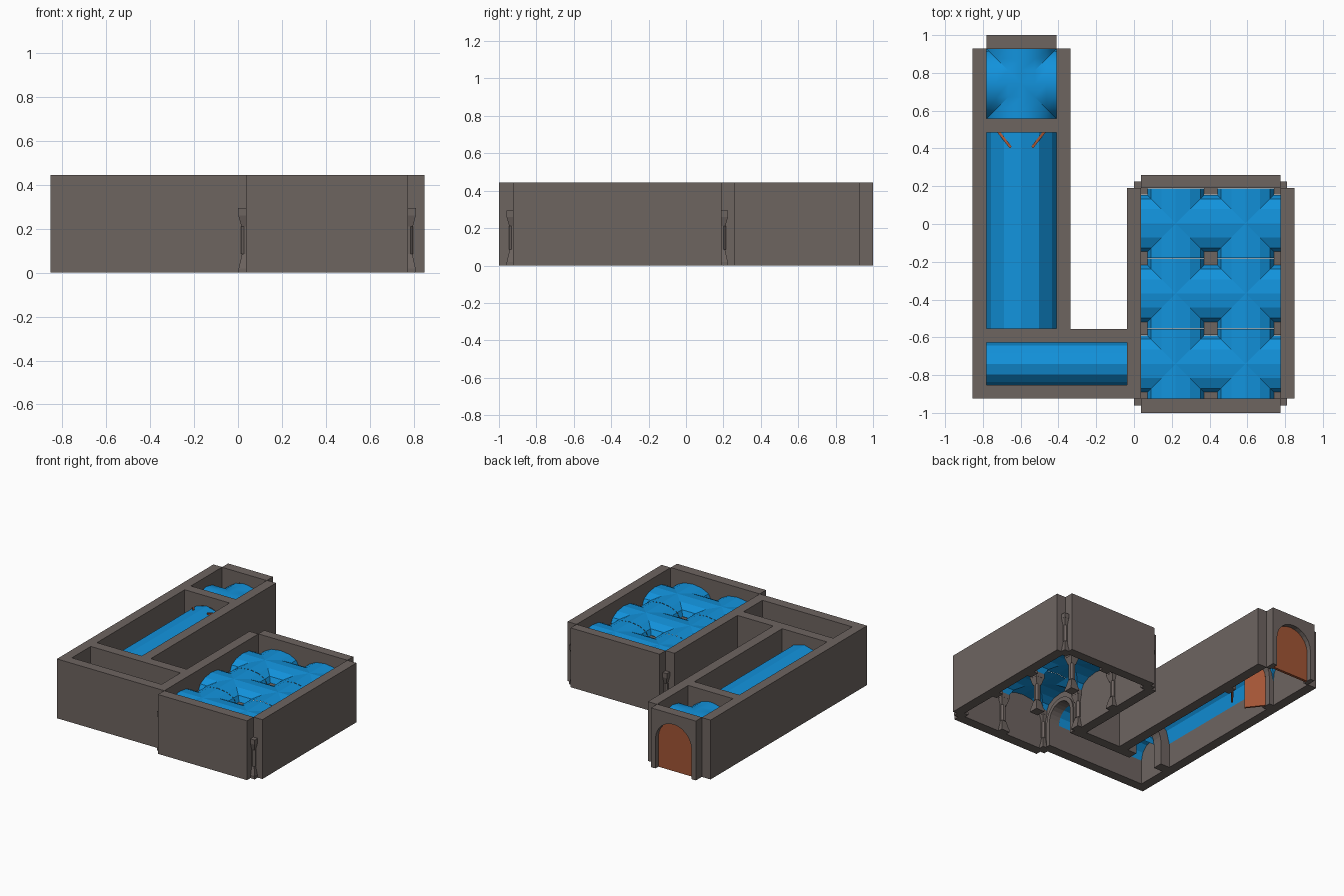
import bpy, bmesh, math
from mathutils import Matrix, Vector

if "Cube" in bpy.data.objects:
    bpy.data.objects.remove(bpy.data.objects["Cube"])

def material(name, rgb):
    m = bpy.data.materials.new(name)
    m.diffuse_color = (*rgb, 1)
    m.use_nodes = True
    m.node_tree.nodes["Principled BSDF"].inputs["Base Color"].default_value = m.diffuse_color
    return m

STONE = material("grey stone", (0.155, 0.128, 0.118))
BLUE = material("blue vault", (0.006, 0.29, 0.72))
WOOD = material("orange wood", (0.36, 0.09, 0.035))
H, T = 0.445, 0.074          # wall height and thickness
TILE = 0.37

def finish(bm, name, mat, smooth=False, fix=True):
    if fix:
        bmesh.ops.recalc_face_normals(bm, faces=bm.faces)
    me = bpy.data.meshes.new(name)
    bm.to_mesh(me)
    bm.free()
    me.materials.append(mat)
    if smooth:
        me.shade_smooth()
    ob = bpy.data.objects.new(name, me)
    bpy.context.collection.objects.link(ob)
    return ob

def box(name, x0, x1, y0, y1, z0=0, z1=H, mat=STONE):
    bm = bmesh.new()
    bmesh.ops.create_cube(bm, size=1)
    for v in bm.verts:
        v.co = Vector(((x0 + x1) / 2 + v.co.x * (x1 - x0), (y0 + y1) / 2 + v.co.y * (y1 - y0),
                       (z0 + z1) / 2 + v.co.z * (z1 - z0)))
    return finish(bm, name, mat)

def arch(r, spring, n=12, a0=0.0, a1=math.pi, c=0.0):
    return [(c + r * math.cos(a0 + (a1 - a0) * i / n), spring + r * math.sin(a0 + (a1 - a0) * i / n))
            for i in range(n + 1)]

def slab(name, pts, depth, loc, angle, mat):
    """Upright outline (u, z) extruded by depth, centred, turned about z."""
    bm = bmesh.new()
    f = bm.faces.new([bm.verts.new((u, -depth / 2, z)) for u, z in pts])
    r = bmesh.ops.extrude_face_region(bm, geom=[f])
    bmesh.ops.translate(bm, vec=(0, depth, 0), verts=[g for g in r["geom"] if isinstance(g, bmesh.types.BMVert)])
    bmesh.ops.transform(bm, matrix=Matrix.Translation(loc) @ Matrix.Rotation(angle, 4, 'Z'), verts=bm.verts)
    return finish(bm, name, mat)

def arched_wall(name, u0, u1, half, spring, loc, angle):
    hole = [(half, 0)] + arch(half, spring) + [(-half, 0)]
    return slab(name, [(u1, 0), (u1, H), (u0, H), (u0, 0)] + hole[::-1], T, loc, angle, STONE)

def barrel(name, half, length, spring, loc, angle, n=6):
    """Segmented tunnel ceiling running along local y."""
    bm = bmesh.new()
    rows = [[bm.verts.new((u, y, z)) for u, z in arch(half, spring, n)] for y in (-length / 2, length / 2)]
    for i in range(n):
        bm.faces.new((rows[0][i], rows[0][i + 1], rows[1][i + 1], rows[1][i]))
    bmesh.ops.transform(bm, matrix=Matrix.Translation(loc) @ Matrix.Rotation(angle, 4, 'Z'), verts=bm.verts)
    return finish(bm, name, BLUE, fix=False)

def groin(name, cx, cy, half, margin, spring, rise, n, smooth=False):
    """Two crossing tunnels over one square tile, open above the column caps."""
    r = half - margin
    ts = [(-r * math.cos(math.pi * i / n), rise * math.sin(math.pi * i / n)) for i in range(n + 1)]
    if margin:
        ts = [(-half, 0)] + ts + [(half, 0)]
    m = len(ts)
    bm = bmesh.new()
    v = [[bm.verts.new((cx + a, cy + b, spring + max(za, zb))) for b, zb in ts] for a, za in ts]
    for i in range(m - 1):
        for j in range(m - 1):
            if margin and i in (0, m - 2) and j in (0, m - 2):
                continue
            a, b, c, d = v[i][j], v[i + 1][j], v[i + 1][j + 1], v[i][j + 1]
            if i == j:
                tris = ((a, b, c), (a, c, d))
            elif i + j == m - 2:
                tris = ((a, b, d), (b, c, d))
            else:
                tris = ((a, b, c, d),)
            for t in tris:
                bm.faces.new(t)
    ob = finish(bm, name, BLUE, fix=False)
    if smooth:
        bpy.context.view_layer.objects.active = ob
        ob.select_set(True)
        bpy.ops.object.shade_smooth_by_angle(angle=math.radians(35))
        ob.select_set(False)
    return ob

def column(name, x, y):
    bm = bmesh.new()
    def part(sides, r0, r1, z0, z1):
        k = 1 / math.cos(math.pi / sides)
        bmesh.ops.create_cone(bm, segments=sides, cap_ends=True, radius1=r0 * k, radius2=r1 * k, depth=z1 - z0,
            matrix=Matrix.Translation((x, y, (z0 + z1) / 2)) @ Matrix.Rotation(math.pi / sides, 4, 'Z'))
    part(4, 0.035, 0.035, 0, 0.02)          # plinth
    part(4, 0.033, 0.018, 0.02, 0.085)      # flared foot
    part(8, 0.022, 0.022, 0.085, 0.21)      # shaft
    part(4, 0.02, 0.034, 0.21, 0.26)        # flared capital
    part(4, 0.035, 0.035, 0.26, 0.295)      # cap
    return finish(bm, name, STONE)

# Passage walls
CX = -0.596
box("passage_left_wall", -0.855, -0.782, -0.925, 0.93)
box("passage_right_wall", -0.41, -0.335, -0.555, 0.93)
box("link_front_wall", -0.782, -0.037, -0.925, -0.852)
box("link_back_wall_right", -0.41, -0.037, -0.628, -0.555)
arched_wall("link_back_wall_left", -0.186, 0.186, 0.11, 0.185, (CX, -0.5915, 0), 0)
arched_wall("passage_door_wall", -0.186, 0.186, 0.15, 0.22, (CX, 0.522, 0), 0)
arched_wall("passage_end_wall", -0.186, 0.186, 0.15, 0.22, (CX, 0.963, 0), 0)

# Room walls, the left one with the archway to the link passage
box("room_right_wall", 0.775, 0.85, -0.925, 0.19)
box("room_front_wall", 0.036, 0.775, -1.0, -0.925)
box("room_back_wall", 0.036, 0.775, 0.19, 0.26)
arched_wall("room_left_wall", -0.185, 0.93, 0.11, 0.185, (-0.001, -0.74, 0), math.pi / 2)
ring = [(0.14, 0)] + arch(0.14, 0.185) + [(-0.14, 0), (-0.11, 0)] + arch(0.11, 0.185)[::-1] + [(0.11, 0)]
slab("archway_trim", ring, 0.012, (0.04, -0.74, 0), math.pi / 2, STONE)

# Vaulted ceilings
barrel("passage_vault", 0.186, 1.04, 0.185, (CX, -0.035, 0), 0)
barrel("link_vault", 0.112, 0.745, 0.185, (-0.41, -0.74, 0), math.pi / 2)
groin("end_vault", CX, 0.743, 0.186, 0, 0.185, 0.185, 8, True)
for i in range(2):
    for j in range(3):
        groin(f"room_vault_{i}_{j}", 0.221 + i * TILE, -0.74 + j * TILE * 1.005, 0.185, 0.035, 0.295, 0.075, 6)

# Columns at every tile corner
for i in range(3):
    for j in range(4):
        column(f"column_{i}_{j}", 0.036 + i * TILE, -0.925 + j * TILE * 1.005)

# Closed end door, and a pair of open leaves in the middle
slab("end_door", [(0.15, 0)] + arch(0.15, 0.22) + [(-0.15, 0)], 0.02, (CX, 0.955, 0), 0, WOOD)
for s, side in ((-1, "left"), (1, "right")):
    leaf = [(0, 0), (-s * 0.148, 0), (-s * 0.148, 0.365)] + \
           [(s * (u - 0.148), z) for u, z in arch(0.148, 0.217, 6, math.pi / 2, 0)]
    leaf = [p for k, p in enumerate(leaf) if k != 3]
    slab(f"door_leaf_{side}", leaf, 0.014, (CX + s * 0.148, 0.522, 0), s * math.radians(52), WOOD)
